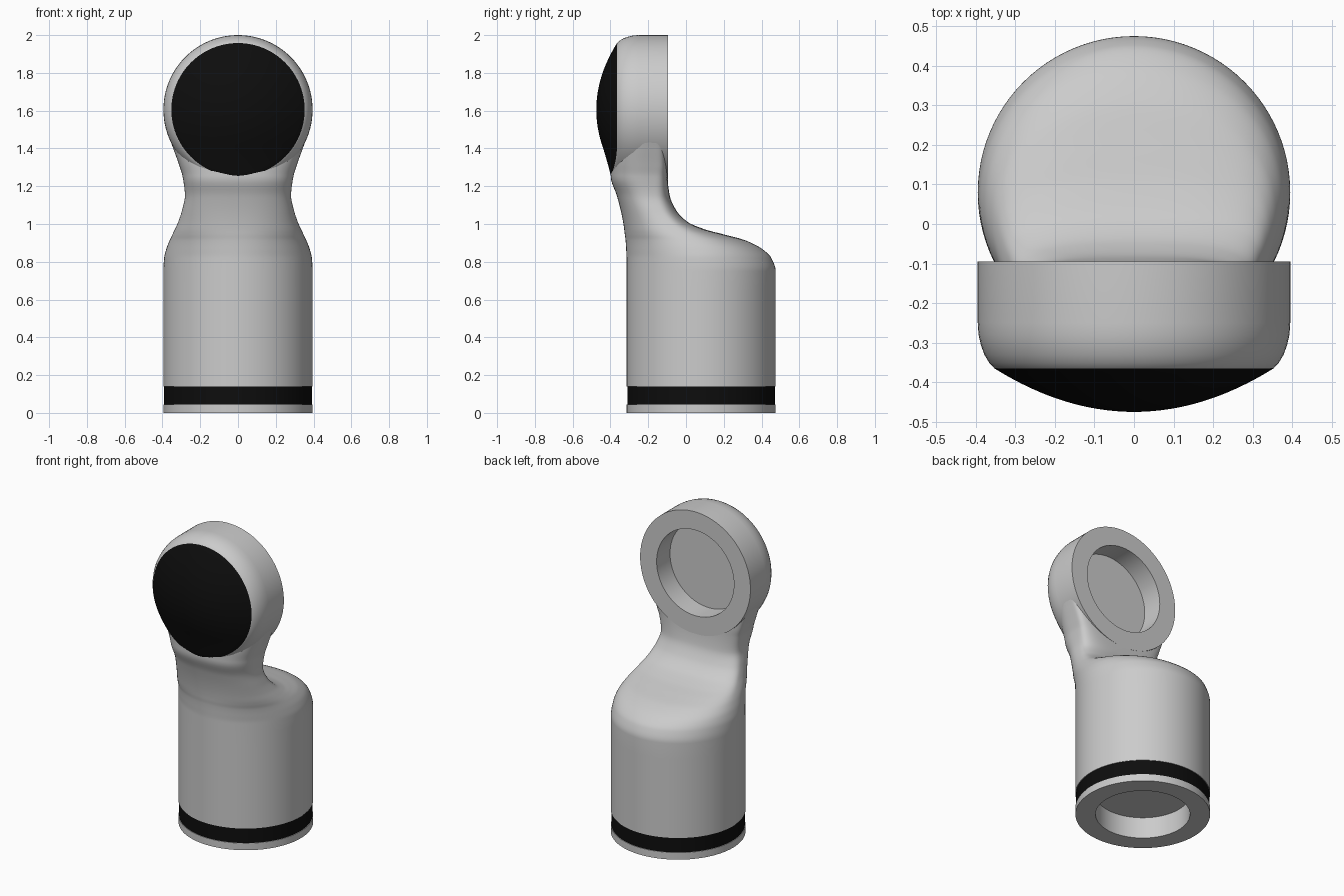
import bpy, bmesh, math
from mathutils import Matrix

if "Cube" in bpy.data.objects:
    bpy.data.objects.remove(bpy.data.objects["Cube"], do_unlink=True)

SEG = 96
R = 0.395            # outer radius of body and head
HEAD_Z = 1.605
DISC_R = 0.353
POCKET_R, POCKET_DEPTH = 0.277, 0.137


def material(name, value):
    mat = bpy.data.materials.new(name)
    mat.use_nodes = True
    color = (value, value, value, 1)
    mat.diffuse_color = color
    mat.node_tree.nodes["Principled BSDF"].inputs["Base Color"].default_value = color
    return mat


grey = material("light grey", 0.6)
black = material("black", 0.004)


def skin(name, rings, is_black=None, adjust=None):
    """Join equal rings of points into a closed, smooth-shaded object."""
    bm = bmesh.new()
    loops = [[bm.verts.new(p) for p in ring] for ring in rings]
    for a, b in zip(loops, loops[1:]):
        for i in range(SEG):
            j = (i + 1) % SEG
            bm.faces.new((a[i], a[j], b[j], b[i]))
    bm.faces.new(loops[0][::-1])
    bm.faces.new(loops[-1])
    bmesh.ops.recalc_face_normals(bm, faces=bm.faces)
    if is_black:
        for f in bm.faces:
            f.material_index = int(is_black(f.calc_center_median()))
    if adjust:
        for v in bm.verts:
            adjust(v)
    mesh = bpy.data.meshes.new(name)
    bm.to_mesh(mesh)
    bm.free()
    mesh.materials.append(grey)
    mesh.materials.append(black)
    obj = bpy.data.objects.new(name, mesh)
    bpy.context.collection.objects.link(obj)
    bpy.ops.object.select_all(action='DESELECT')
    obj.select_set(True)
    bpy.context.view_layer.objects.active = obj
    bpy.ops.object.shade_smooth_by_angle(angle=math.radians(35))
    return obj


def turn(profile, place):
    """Revolve (radius, height) points; place maps the local axis into the model."""
    angles = [math.tau * i / SEG for i in range(SEG)]
    return [[place(r * math.cos(a), r * math.sin(a), h) for a in angles]
            for r, h in profile]


# Base: socket rim underneath and the black band
base_profile = [(POCKET_R, POCKET_DEPTH), (POCKET_R, 0), (R, 0), (R, 0.045),
                (R - 0.004, 0.045), (R - 0.004, 0.14)]
skin("base_ring", turn(base_profile, lambda u, v, h: (u, v + 0.08, h)),
     lambda c: 0.05 < c.z < 0.138 and math.hypot(c.x, c.y - 0.08) > 0.35)

# Head: round puck with a domed black front and a socket in the back
BACK, EDGE, BULGE = -0.095, -0.365, 0.11
head_profile = [(POCKET_R, BACK - POCKET_DEPTH), (POCKET_R, BACK), (R, BACK), (R, -0.25),
                (0.393, -0.28), (0.387, -0.306), (0.378, -0.331), (0.366, -0.351)]
for k in range(15):
    r = DISC_R * (1 - k / 15)
    head_profile.append((r, EDGE - BULGE * (1 - (r / DISC_R) ** 2)))
head_profile.append((0.004, EDGE - BULGE))


def flow_into_neck(v):
    # push the lower front edge out so that it runs into the neck
    t = min(max((1.42 - v.co.z) / 0.17, 0), 1)
    front = min(max((-0.25 - v.co.y) / 0.1, 0), 1)
    v.co.y -= 0.033 * t * t * front


skin("head", turn(head_profile, lambda u, v, h: (u, h, v + HEAD_Z)),
     lambda c: c.y < EDGE and math.hypot(c.x, c.z - HEAD_Z) < DISC_R, flow_into_neck)

# Body sections: height, half width, front, middle, back, front and back squareness
sections = [
    (0.14, 0.395, -0.315, 0.08, 0.475, 2, 2),
    (0.75, 0.395, -0.315, 0.08, 0.475, 2, 2),
    (0.82, 0.391, -0.315, 0.07, 0.452, 2, 2),
    (0.87, 0.379, -0.317, 0.05, 0.400, 2.05, 2.1),
    (0.915, 0.361, -0.320, 0.01, 0.310, 2.1, 2.2),
    (0.945, 0.347, -0.324, -0.03, 0.200, 2.15, 2.4),
    (0.97, 0.335, -0.327, -0.06, 0.105, 2.2, 2.6),
    (1.01, 0.317, -0.333, -0.10, 0.010, 2.25, 2.8),
    (1.07, 0.297, -0.345, -0.15, -0.050, 2.3, 3),
    (1.15, 0.281, -0.366, -0.19, -0.086, 2.4, 3.6),
    (1.25, 0.293, -0.398, -0.20, -0.098, 2.6, 5),
    (1.31, 0.311, -0.398, -0.20, -0.100, 2.6, 6),
    (1.40, 0.343, -0.385, -0.20, -0.100, 2.6, 6),
    (1.46, 0.364, -0.370, -0.20, -0.100, 2.6, 6),
    (1.53, 0.378, -0.350, -0.20, -0.100, 2.6, 6),
]


def slope(i, c):
    # monotone tangent, so the outline never overshoots
    if i in (0, len(sections) - 1):
        return 0
    p, q, s = sections[i - 1:i + 2]
    a = (q[c] - p[c]) / (q[0] - p[0])
    b = (s[c] - q[c]) / (s[0] - q[0])
    return 2 * a * b / (a + b) if a * b > 0 else 0


def blend(i, t):
    p, q = sections[i], sections[i + 1]
    d = q[0] - p[0]
    h = t * t * (3 - 2 * t)
    return [p[0] + d * t] + [
        p[c] + (q[c] - p[c]) * h + d * (t * (1 - t) ** 2 * slope(i, c)
                                        - t * t * (1 - t) * slope(i + 1, c))
        for c in range(1, 7)]


def section_ring(z, w, front, mid, back, nf, nb):
    ring = []
    for i in range(SEG):
        a = math.tau * i / SEG
        co, si = math.cos(a), math.sin(a)
        n, depth = (nb, back - mid) if si > 0 else (nf, mid - front)
        ring.append((math.copysign(abs(co) ** (2 / n), co) * w,
                     mid + math.copysign(abs(si) ** (2 / n), si) * depth, z))
    return ring


STEPS = 6
rings = [section_ring(*blend(i, k / STEPS))
         for i in range(len(sections) - 1) for k in range(STEPS)]
rings.append(section_ring(*sections[-1]))
body = skin("body_and_neck", rings)

# Keep the neck out of the head socket
cut_profile = [(POCKET_R + 0.006, BACK - POCKET_DEPTH - 0.006), (POCKET_R + 0.006, 0.1)]
cutter = skin("socket_cutter", turn(cut_profile, lambda u, v, h: (u, h, v + HEAD_Z)))
cutter.hide_render = True
cut = body.modifiers.new("socket", 'BOOLEAN')
cut.operation = 'DIFFERENCE'
cut.solver = 'EXACT'
cut.object = cutter
bpy.context.view_layer.objects.active = body
bpy.ops.object.modifier_apply(modifier=cut.name)
bpy.data.objects.remove(cutter, do_unlink=True)
